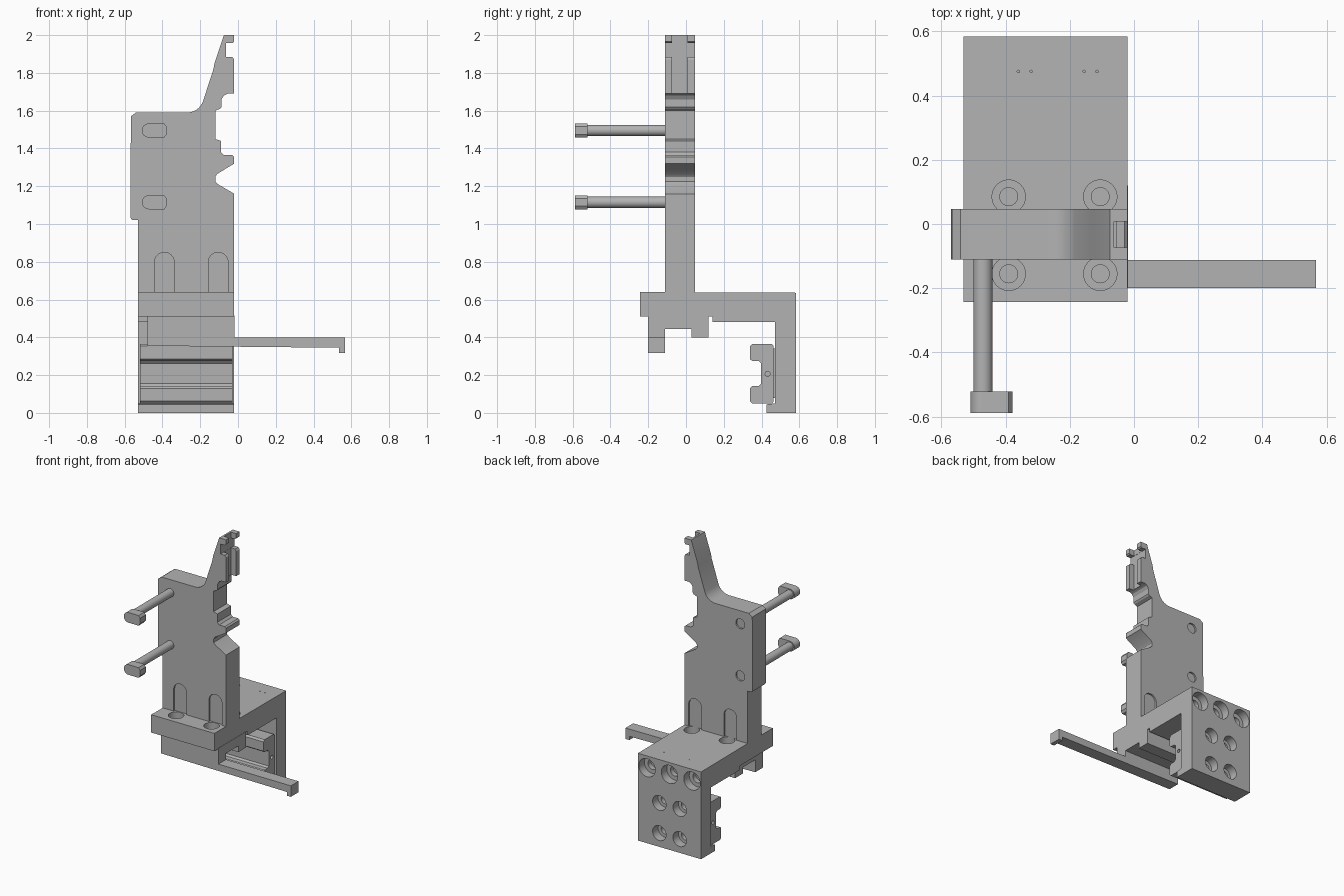
import bpy, bmesh
from math import sin, cos, pi
from mathutils import Vector

if "Cube" in bpy.data.objects:
    bpy.data.objects.remove(bpy.data.objects["Cube"], do_unlink=True)

grey = bpy.data.materials.new("machined grey")
grey.use_nodes = True
grey.diffuse_color = (0.45, 0.45, 0.45, 1)
grey.node_tree.nodes["Principled BSDF"].inputs["Base Color"].default_value = grey.diffuse_color

PLACE = {
    "x": lambda p, d: Vector((d, p[0], p[1])),
    "y": lambda p, d: Vector((p[0], d, p[1])),
    "z": lambda p, d: Vector((p[0], p[1], d)),
}


def prism(name, pts, axis, start, end):
    """Extrude a closed outline along an axis."""
    bm = bmesh.new()
    face = bm.faces.new([bm.verts.new(PLACE[axis](p, start)) for p in pts])
    grown = bmesh.ops.extrude_face_region(bm, geom=[face])["geom"]
    shift = PLACE[axis]((0, 0), end - start)
    bmesh.ops.translate(bm, vec=shift, verts=[g for g in grown if isinstance(g, bmesh.types.BMVert)])
    bmesh.ops.recalc_face_normals(bm, faces=bm.faces)
    mesh = bpy.data.meshes.new(name)
    bm.to_mesh(mesh)
    bm.free()
    mesh.materials.append(grey)
    obj = bpy.data.objects.new(name, mesh)
    bpy.context.scene.collection.objects.link(obj)
    return obj


def arc(cx, cy, r, a0=0, a1=2 * pi, n=32):
    return [(cx + r * cos(a0 + (a1 - a0) * i / n), cy + r * sin(a0 + (a1 - a0) * i / n)) for i in range(n + 1)]


def circle(cx, cy, r, n=32):
    return arc(cx, cy, r, n=n)[:-1]


def rect(a0, a1, b0, b1):
    return [(a0, b0), (a1, b0), (a1, b1), (a0, b1)]


def cut(target, pts, axis, start, end):
    """Subtract an extruded outline and discard the cutter."""
    tool = prism("cutter", pts, axis, start, end)
    tool.hide_render = True
    mod = target.modifiers.new("cut", "BOOLEAN")
    mod.operation, mod.solver, mod.object = "DIFFERENCE", "EXACT", tool
    dg = bpy.context.evaluated_depsgraph_get()
    dg.update()
    mesh = bpy.data.meshes.new_from_object(target.evaluated_get(dg))
    target.modifiers.clear()
    target.data = mesh
    bpy.data.objects.remove(tool, do_unlink=True)


def smooth(obj):
    bpy.ops.object.select_all(action="DESELECT")
    obj.select_set(True)
    bpy.context.view_layer.objects.active = obj
    bpy.ops.object.shade_smooth_by_angle(angle=0.5)


FRONT, BACK = -0.11, 0.047
LEFT, RIGHT = -0.53, -0.02
SCREWS_X = (-0.39, -0.105)
PINS_Z = (1.495, 1.115)

# Upright plate with stepped working edge
outline = [(LEFT, 0.63), (LEFT, 1.02), (-0.56, 1.02), (-0.57, 1.035), (-0.567, 1.57), (-0.54, 1.59)]
outline += arc(-0.27, 1.68, 0.09, -pi / 2, -0.35, 8)
outline += [(-0.13, 1.82), (-0.125, 1.85), (-0.075, 2.0), (RIGHT, 2.0), (RIGHT, 1.965), (-0.03, 1.957),
            (-0.063, 1.957), (-0.063, 1.885), (-0.03, 1.885), (RIGHT, 1.87), (RIGHT, 1.69), (-0.055, 1.69),
            (-0.075, 1.68), (-0.087, 1.66), (-0.087, 1.62), (-0.095, 1.61), (-0.12, 1.6), (-0.12, 1.45),
            (-0.09, 1.44), (-0.09, 1.38), (-0.075, 1.365), (-0.03, 1.365), (RIGHT, 1.355), (RIGHT, 1.32),
            (-0.11, 1.265), (-0.12, 1.25), (-0.12, 1.225), (-0.105, 1.21), (RIGHT, 1.16), (RIGHT, 0.63)]
plate = prism("upright_plate", outline, "y", FRONT, BACK)
cut(plate, rect(-0.062, 0.1, -0.073, 0.008), "z", 1.69, 2.1)
for x in SCREWS_X:
    groove = [(x + 0.052, 0.6)] + arc(x, 0.798, 0.052, 0, pi, 16) + [(x - 0.052, 0.6)]
    cut(plate, groove, "y", FRONT - 0.1, FRONT + 0.012)
    cut(plate, groove, "y", BACK - 0.012, BACK + 0.1)
for z in PINS_Z:
    cut(plate, circle(-0.47, z, 0.036), "y", BACK - 0.012, BACK + 0.1)
smooth(plate)

# Angle bracket: horizontal shelf and rear drop wall
bracket = prism("angle_bracket", [(-0.243, 0.51), (-0.243, 0.64), (0.583, 0.636), (0.583, 0), (0.425, 0),
                                  (0.425, 0.045), (0.47, 0.05), (0.47, 0.48), (0.14, 0.48), (0.14, 0.51)],
                "x", LEFT, RIGHT)
for x in SCREWS_X:
    for y in (-0.155, 0.085):
        cut(bracket, circle(x, y, 0.052), "z", 0.58, 0.7)
        cut(bracket, circle(x, y, 0.028), "z", 0.53, 0.6)
wall_holes = [(x, 0.55, 0.066) for x in (-0.094, -0.275, -0.456)]
wall_holes += [(x, z, 0.054) for x in (-0.193, -0.357) for z in (0.32, 0.1)]
for x, z, r in wall_holes:
    cut(bracket, circle(x, z, r), "y", 0.52, 0.7)
    cut(bracket, circle(x, z, r * 0.55), "y", 0.485, 0.53)
for x in (-0.36, -0.32, -0.155, -0.115):
    cut(bracket, circle(x, 0.475, 0.004, 8), "z", 0.62, 0.7)
smooth(bracket)

# Channelled pad under the shelf
prism("under_pad", [(-0.195, 0.515), (-0.195, 0.4), (-0.113, 0.4), (-0.113, 0.445), (0.03, 0.445), (0.03, 0.4),
                    (0.12, 0.4), (0.12, 0.515)], "x", -0.48, -0.018)

# Side arm with turned-down tip
prism("side_arm", [(-0.48, 0.355), (0.535, 0.345), (0.535, 0.318), (0.566, 0.318), (0.566, 0.398), (-0.018, 0.4),
                   (-0.018, 0.512), (-0.48, 0.512)], "y", -0.2, -0.112)

# Rail carriage held against the drop wall
carriage = prism("rail_carriage", [(0.35, 0.365), (0.455, 0.365), (0.463, 0.355), (0.463, 0.06), (0.455, 0.05),
                                   (0.35, 0.05), (0.338, 0.062), (0.338, 0.13), (0.35, 0.143), (0.385, 0.143),
                                   (0.397, 0.155), (0.397, 0.262), (0.385, 0.275), (0.35, 0.275),
                                   (0.338, 0.285), (0.338, 0.353)], "x", -0.52, -0.03)
cut(carriage, circle(0.432, 0.207, 0.013, 16), "x", -0.08, 0.1)
cut(carriage, circle(0.432, 0.207, 0.013, 16), "x", -0.6, -0.47)
prism("carriage_spacer", rect(-0.5, -0.05, 0.08, 0.34), "y", 0.46, 0.475)

# Front pins with one-sided heads
for z, tag in zip(PINS_Z, ("upper", "lower")):
    smooth(prism(tag + "_pin", circle(-0.47, z, 0.03), "y", -0.53, BACK - 0.012))
    head = arc(-0.472, z, 0.037, pi / 2, 3 * pi / 2, 16)
    head += [(-0.39, z - 0.037), (-0.378, z - 0.02), (-0.378, z + 0.02), (-0.39, z + 0.037)]
    smooth(prism(tag + "_pin_head", head, "y", -0.588, -0.522))
